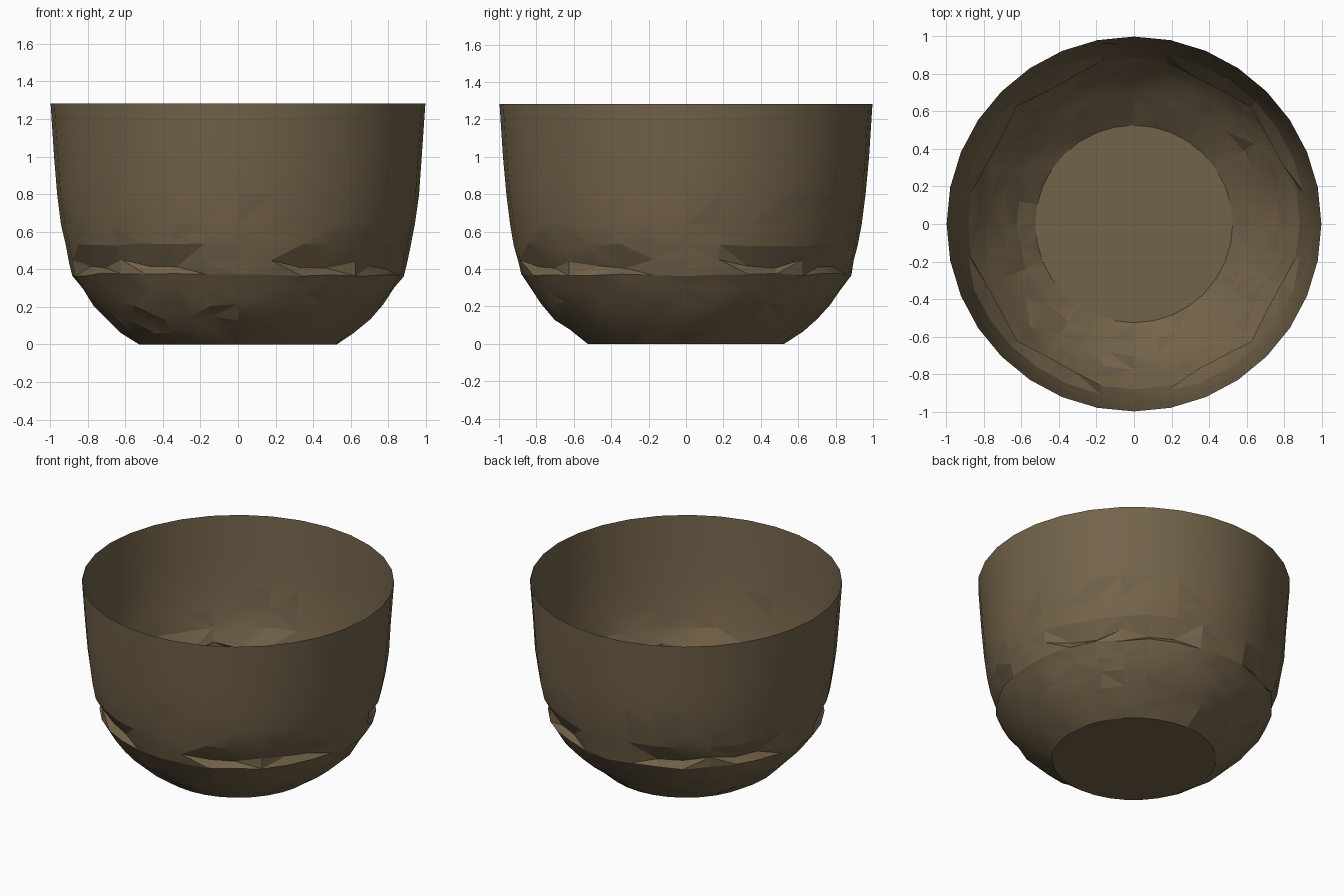
import bpy, bmesh, math, random

if "Cube" in bpy.data.objects:
    bpy.data.objects.remove(bpy.data.objects["Cube"])

random.seed(4)
SIDES = 32

# Brown tones of the worn surface
mats = []
for i, c in enumerate([(0.17, 0.125, 0.068), (0.155, 0.115, 0.065), (0.18, 0.125, 0.064)]):
    m = bpy.data.materials.new("brown_%d" % i)
    m.diffuse_color = (*c, 1)
    m.use_nodes = True
    m.node_tree.nodes["Principled BSDF"].inputs["Base Color"].default_value = m.diffuse_color
    mats.append(m)

# Outline (radius, height, roughness) from the base to the rim
profile = [(0.525, 0.0, 0.0), (0.625, 0.07, 0.012), (0.705, 0.14, 0.012),
           (0.78, 0.215, 0.012), (0.835, 0.29, 0.012), (0.885, 0.37, 0.008),
           (0.905, 0.445, 0.008), (0.922, 0.53, 0.008), (0.943, 0.64, 0.006),
           (0.965, 0.80, 0.005), (0.979, 1.0, 0.003), (0.997, 1.283, 0.0)]

bm = bmesh.new()
rings = []
for k, (r, z, rough) in enumerate(profile):
    ring = []
    for i in range(SIDES):
        a = 2 * math.pi * i / SIDES
        rr = r - random.uniform(0, rough)
        zz = z + random.uniform(-rough, rough)
        # Hammered dents at the four diagonals
        off = abs((i % 8) - 4)
        if k == 6 and off in (1, 2):
            rr -= 0.055
            zz -= 0.035
        if k == 6 and off == 0:
            rr -= 0.02
        ring.append(bm.verts.new((rr * math.cos(a), rr * math.sin(a), zz)))
    rings.append(ring)

# Thin open wall, split into irregular triangles on the lower part
for k in range(len(rings) - 1):
    for i in range(SIDES):
        j = (i + 1) % SIDES
        a, b, c, d = rings[k][i], rings[k][j], rings[k + 1][j], rings[k + 1][i]
        if random.random() < 0.5:
            tris = [(a, b, c), (a, c, d)]
        else:
            tris = [(a, b, d), (b, c, d)]
        for t in tris:
            bm.faces.new(t).material_index = random.choice((0, 0, 0, 1, 2)) if k < 9 else 0

# Flat floor
bm.faces.new(list(reversed(rings[0])))

me = bpy.data.meshes.new("bowl")
bm.to_mesh(me)
bm.free()
for m in mats:
    me.materials.append(m)
bowl = bpy.data.objects.new("bowl", me)
bpy.context.collection.objects.link(bowl)
bpy.context.view_layer.objects.active = bowl
bowl.select_set(True)
bpy.ops.object.shade_smooth_by_angle(angle=math.radians(14))
